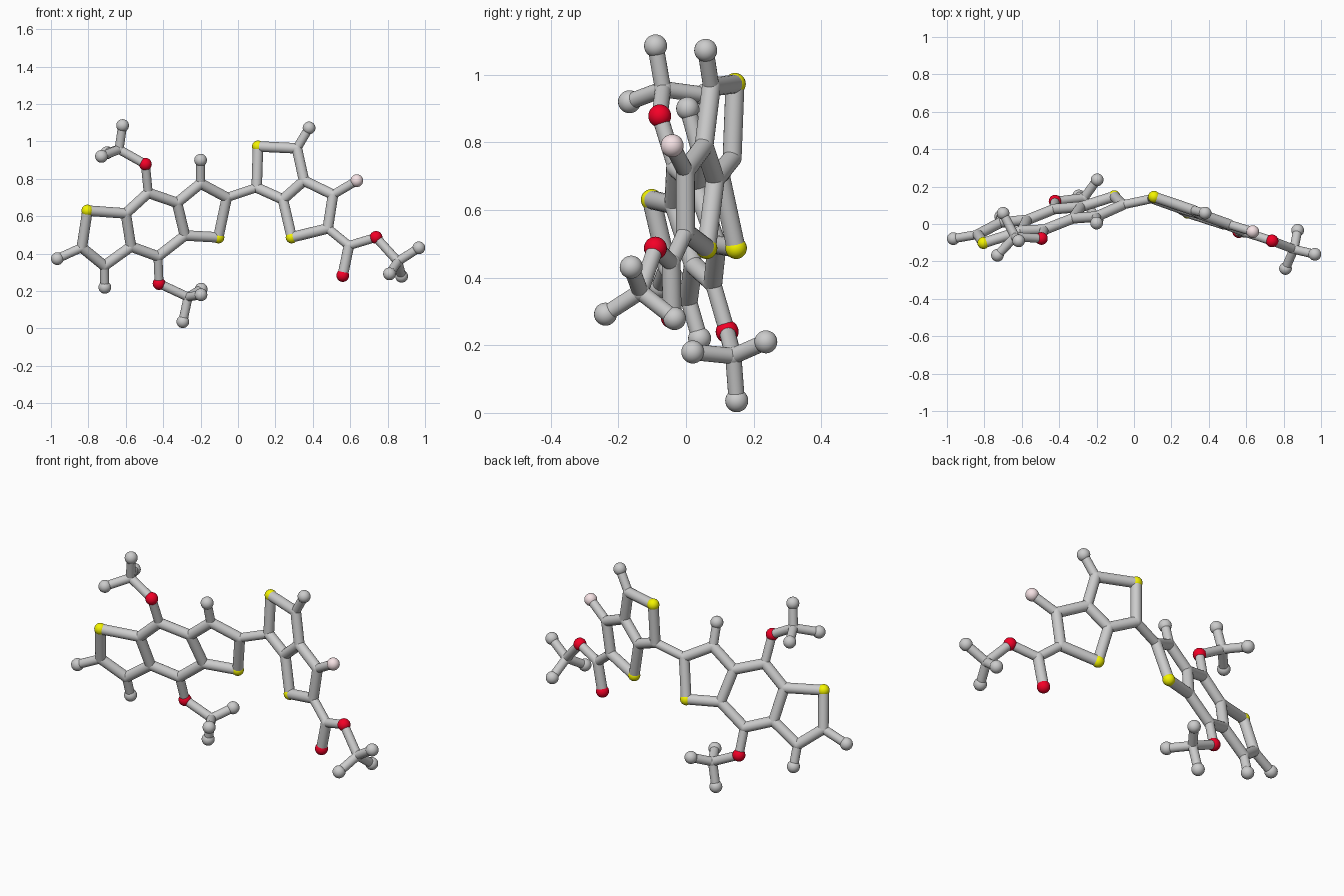
import bpy
from mathutils import Vector

if "Cube" in bpy.data.objects:
    bpy.data.objects.remove(bpy.data.objects["Cube"])

ATOM_R, CARBON_R, RING_R, BOND_R = 0.034, 0.028, 0.028, 0.024


def material(name, colour):
    m = bpy.data.materials.new(name)
    m.diffuse_color = (*colour, 1)
    m.use_nodes = True
    m.node_tree.nodes["Principled BSDF"].inputs["Base Color"].default_value = m.diffuse_color
    return m


MATS = {"S": material("yellow", (0.9, 0.9, 0.0)),
        "O": material("red", (0.9, 0.0, 0.02)),
        "F": material("pale_pink", (0.92, 0.76, 0.78))}
KINDS = {"S": "sulphur_ball", "O": "oxygen_ball", "F": "fluorine_ball",
         "C": "carbon_joint", "H": "hydrogen_ball"}


# The two flat ring systems: y follows from x and z on each plane
def left(x, z):
    return Vector((x, 0.315 + 0.300 * x - 0.278 * z, z))


def right(x, z):
    return Vector((x, 0.133 - 0.335 * x + 0.049 * z, z))


atoms = {
    # left fused three-ring plate
    "S1": left(-.805, .63), "C1": left(-.835, .433), "C2": left(-.715, .335),
    "C3": left(-.572, .438), "C4": left(-.60, .615), "C5": left(-.48, .725),
    "C6": left(-.326, .672), "C7": left(-.284, .497), "C8": left(-.428, .385),
    "C9": left(-.20, .775), "C10": left(-.06, .70), "S2": left(-.105, .487),
    "O1": left(-.495, .878), "O2": left(-.422, .24),
    "H1": left(-.966, .373), "H2": left(-.712, .22), "H3": left(-.20, .90),
    # right fused two-ring plate with ester group
    "C11": right(.10, .753), "S3": right(.107, .973), "C12": right(.315, .963),
    "C13": right(.353, .79), "C14": right(.24, .69), "S4": right(.287, .487),
    "C15": right(.48, .535), "C16": right(.508, .715), "F1": right(.635, .79),
    "H4": right(.38, 1.072), "C17": right(.593, .443),
    "O3": right(.56, .283), "O4": right(.738, .487),
    # three methyl groups
    "C18": Vector((-.636, -.068, .957)), "H5": Vector((-.617, -.09, 1.085)),
    "H6": Vector((-.73, -.167, .92)), "H7": Vector((-.70, .057, .94)),
    "C19": Vector((-.267, .14, .168)), "H8": Vector((-.295, .15, .036)),
    "H9": Vector((-.197, .236, .21)), "H10": Vector((-.198, .02, .18)),
    "C20": Vector((.855, -.135, .358)), "H11": Vector((.967, -.162, .431)),
    "H12": Vector((.81, -.238, .292)), "H13": Vector((.875, -.034, .279)),
}

# Thicker bonds (rings and carbonyl), then thinner single bonds, as chains
thick = ["S1 C1 C2 C3 C4 S1", "C4 C5 C6 C7 C8 C3", "C6 C9 C10 S2 C7",
         "C11 S3 C12 C13 C14 C11", "C14 S4 C15 C16 C13", "C17 O3"]
thin = ["C1 H1", "C2 H2", "C9 H3", "C5 O1 C18 H5", "H6 C18 H7",
        "C8 O2 C19 H8", "H9 C19 H10", "C10 C11", "C12 H4", "C16 F1",
        "C15 C17 O4 C20 H11", "H12 C20 H13"]


def bond(a, b, r):
    d = atoms[b] - atoms[a]
    bpy.ops.mesh.primitive_cylinder_add(vertices=20, radius=r, depth=d.length,
                                        location=(atoms[a] + atoms[b]) / 2)
    o = bpy.context.object
    o.rotation_euler = d.to_track_quat('Z', 'Y').to_euler()
    o.name = "bond_stick"
    bpy.ops.object.shade_smooth_by_angle()


# Bonds
for chains, r in ((thick, RING_R), (thin, BOND_R)):
    for chain in chains:
        names = chain.split()
        for a, b in zip(names, names[1:]):
            bond(a, b, r)

# Atoms
for name, p in atoms.items():
    kind = name[0]
    bpy.ops.mesh.primitive_uv_sphere_add(
        segments=24, ring_count=14, location=p,
        radius=CARBON_R if kind == "C" else ATOM_R - (.002 if kind == "S" else 0))
    o = bpy.context.object
    o.name = KINDS[kind]
    if kind in MATS:
        o.data.materials.append(MATS[kind])
    bpy.ops.object.shade_smooth_by_angle()
